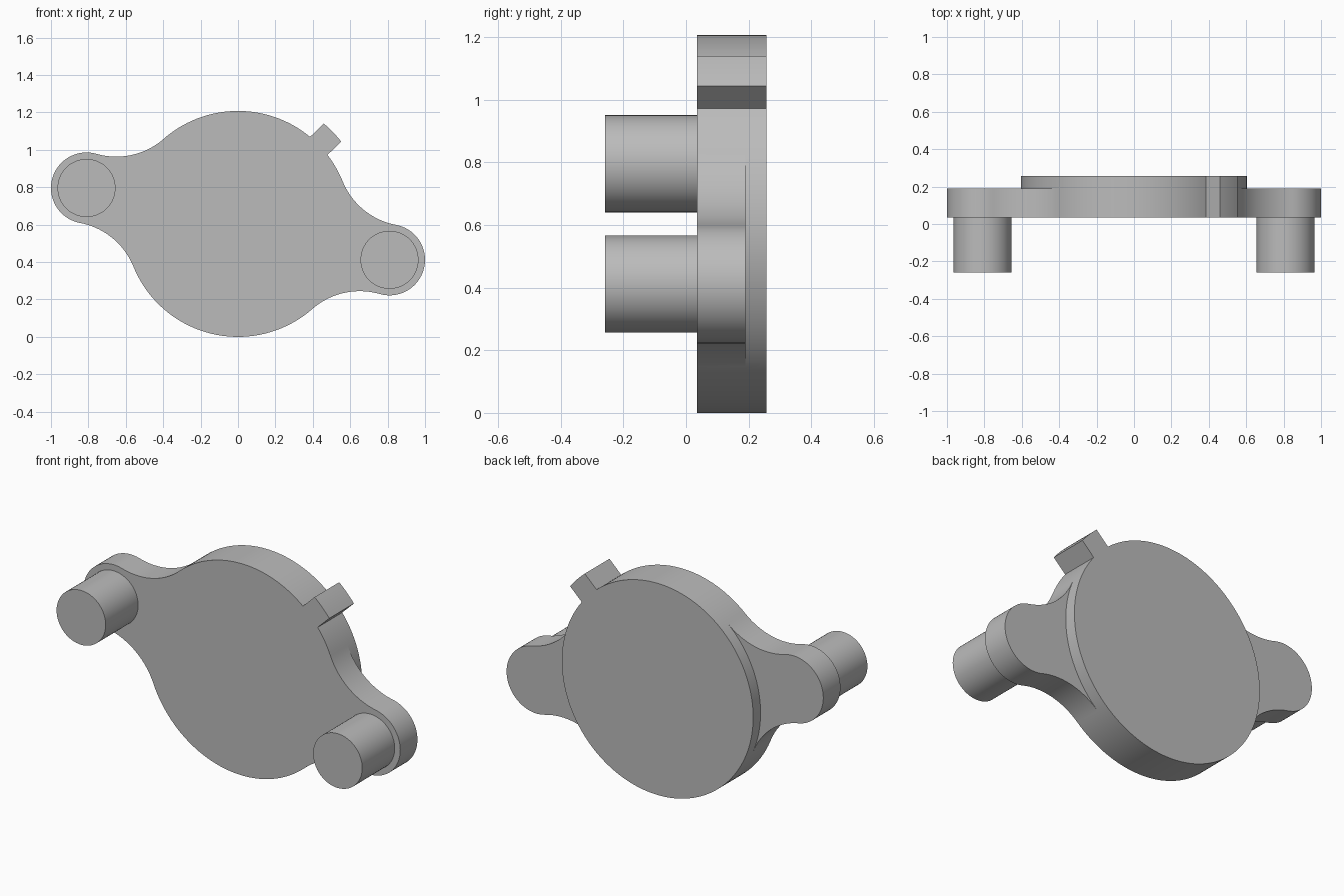
import bpy, bmesh
from math import cos, sin, atan2, acos, asin, hypot, radians, degrees, pi
from mathutils import Matrix

if "Cube" in bpy.data.objects:
    bpy.data.objects.remove(bpy.data.objects["Cube"], do_unlink=True)

CZ, R = 0.604, 0.604                   # disc centre height and radius
EX, EZ, ER = 0.81, -0.192, 0.19        # left ear offset from the centre, radius
FR = 0.385                             # fillet radius between disc and ear
PIN_R = 0.155
FRONT, LEDGE, BACK, PIN_FRONT = 0.035, 0.19, 0.257, -0.258

grey = bpy.data.materials.new("grey")
grey.use_nodes = True
colour = (0.5, 0.5, 0.5, 1)
grey.diffuse_color = colour
grey.node_tree.nodes["Principled BSDF"].inputs["Base Color"].default_value = colour


def add_object(name, bm):
    bmesh.ops.recalc_face_normals(bm, faces=bm.faces)
    mesh = bpy.data.meshes.new(name)
    bm.to_mesh(mesh)
    bm.free()
    mesh.materials.append(grey)
    ob = bpy.data.objects.new(name, mesh)
    bpy.context.collection.objects.link(ob)
    bpy.ops.object.select_all(action='DESELECT')
    ob.select_set(True)
    bpy.context.view_layer.objects.active = ob
    bpy.ops.object.shade_smooth_by_angle(angle=radians(30))


def arc(cx, cz, r, a, b, n):
    return [(cx + r * cos(a + (b - a) * i / n), cz + r * sin(a + (b - a) * i / n))
            for i in range(n + 1)]


def join(*paths):
    """Chain paths into one closed outline, dropping repeated points."""
    out = []
    for p in (p for path in paths for p in path):
        if not out or hypot(p[0] - out[-1][0], p[1] - out[-1][1]) > 1e-5:
            out.append(p)
    if hypot(out[0][0] - out[-1][0], out[0][1] - out[-1][1]) < 1e-5:
        out.pop()
    return out


# Tangent fillets join the ears to the disc
dist = hypot(EX, EZ)
axis = atan2(EZ, EX)
reach = R + FR
half = acos((dist**2 + reach**2 - (ER + FR)**2) / (2 * dist * reach))
fx, fz = reach * cos(half), reach * sin(half)
wrap = atan2(fz, fx - dist)


def ear_path(turn):
    pts = join(arc(fx, -fz, FR, pi - half, pi - wrap, 20),
               arc(dist, 0, ER, -wrap, wrap, 40),
               arc(fx, fz, FR, wrap - pi, half - pi, 20))
    return [(x * cos(turn) - z * sin(turn), x * sin(turn) + z * cos(turn)) for x, z in pts]


# Small key tab on the rim
KEY, KEY_W, KEY_R = radians(44), 0.067, 0.706
k_in, k_out = asin(KEY_W / R), asin(KEY_W / KEY_R)
tab = arc(0, 0, KEY_R, KEY - k_out, KEY + k_out, 6)

upper = join(arc(0, 0, R, axis + half, KEY - k_in, 10), tab,
             arc(0, 0, R, KEY + k_in, axis + pi - half, 40))
lower = arc(0, 0, R, axis + pi + half, axis + 2 * pi - half, 54)
rims = [arc(0, 0, R, t - half, t + half, 36) for t in (axis, axis + pi)]
ears = [ear_path(axis), ear_path(axis + pi)]
flange = join(ears[0], upper, ears[1], lower)
disc = join(rims[0], upper, rims[1], lower)

# Plate: flange with ears in front, full disc behind
bm = bmesh.new()


def ring(pts, y):
    return [bm.verts.new((x, y, z + CZ)) for x, z in pts]


def wall(pts, y0, y1):
    a, b = ring(pts, y0), ring(pts, y1)
    for i in range(len(pts)):
        j = (i + 1) % len(pts)
        bm.faces.new((a[i], a[j], b[j], b[i]))


bm.faces.new(ring(flange, FRONT))
wall(flange, FRONT, LEDGE)
wall(disc, LEDGE, BACK)
bm.faces.new(ring(disc, BACK))
for ear, rim in zip(ears, rims):
    bm.faces.new(ring(join(ear, rim[::-1]), LEDGE))
bmesh.ops.remove_doubles(bm, verts=bm.verts, dist=1e-5)
add_object("plate", bm)

# Pins on the ears
for name, side in (("left_pin", 1), ("right_pin", -1)):
    bm = bmesh.new()
    end = FRONT + 0.02
    place = (Matrix.Translation((side * EX, (PIN_FRONT + end) / 2, CZ + side * EZ))
             @ Matrix.Rotation(pi / 2, 4, 'X'))
    bmesh.ops.create_cone(bm, cap_ends=True, segments=64, radius1=PIN_R, radius2=PIN_R,
                          depth=end - PIN_FRONT, matrix=place)
    add_object(name, bm)
